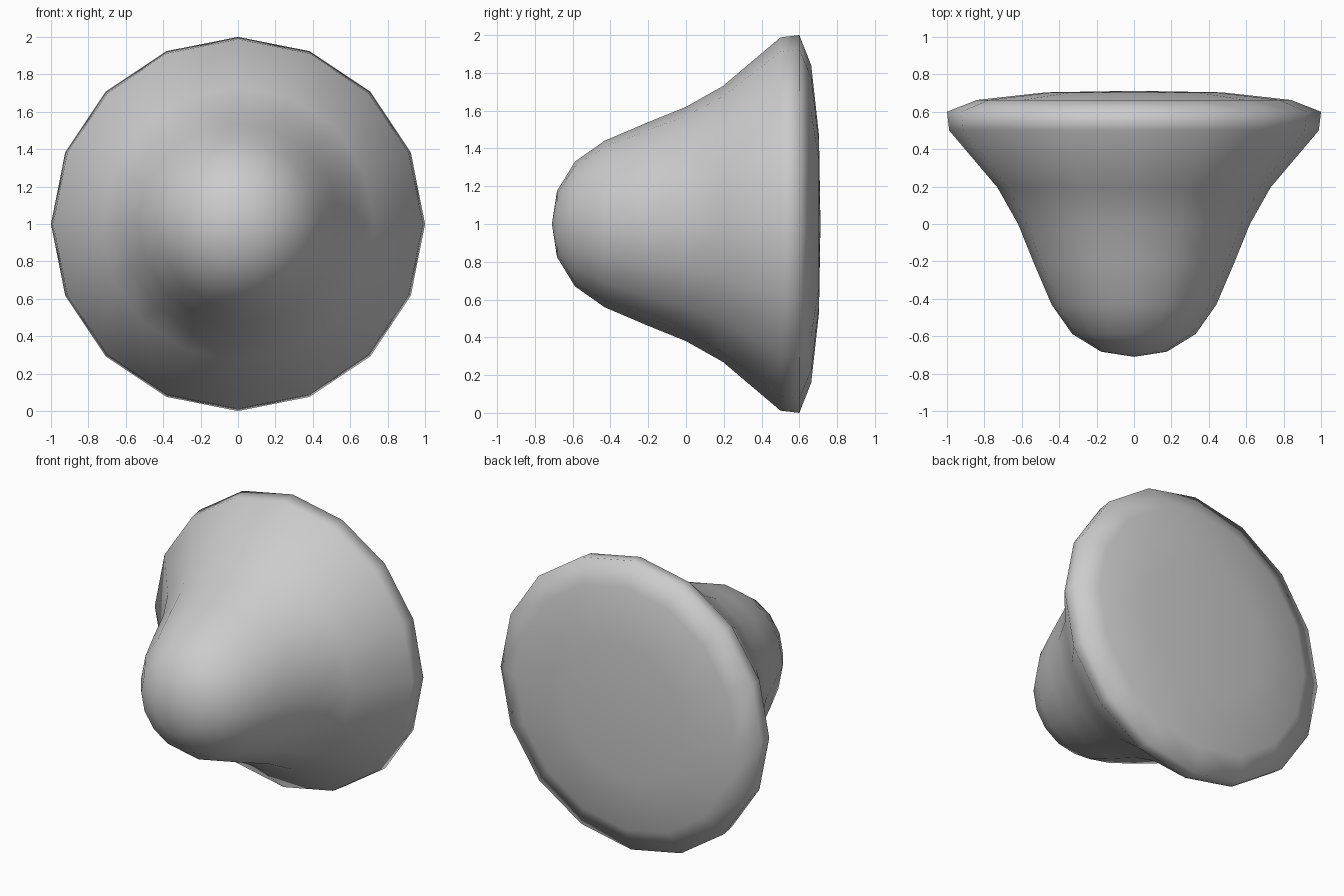
import bpy, bmesh, math

if "Cube" in bpy.data.objects:
    bpy.data.objects.remove(bpy.data.objects["Cube"])

SIDES = 16
# (radius, y) from the rounded nose to the shallow domed back
PROFILE = [(0, -0.71), (0.175, -0.683), (0.33, -0.588), (0.44, -0.432),
           (0.535, -0.21), (0.62, 0.0), (0.73, 0.195), (0.988, 0.5),
           (1.0, 0.6), (0.84, 0.663), (0.47, 0.704), (0, 0.712)]

grey = bpy.data.materials.new("light_grey")
grey.diffuse_color = (0.6, 0.6, 0.6, 1)
grey.use_nodes = True
grey.node_tree.nodes["Principled BSDF"].inputs["Base Color"].default_value = grey.diffuse_color

# Knob body: the profile turned around the y axis
bm = bmesh.new()
rings = []
for r, y in PROFILE:
    count = SIDES if r else 1
    rings.append([bm.verts.new((r * math.cos(math.tau * i / SIDES), y,
                                1 + r * math.sin(math.tau * i / SIDES)))
                  for i in range(count)])
for a, b in zip(rings, rings[1:]):
    for i in range(SIDES):
        j = (i + 1) % SIDES
        if len(a) == 1:
            bm.faces.new((a[0], b[i], b[j]))
        elif len(b) == 1:
            bm.faces.new((a[i], a[j], b[0]))
        else:
            bm.faces.new((a[i], a[j], b[j], b[i]))
bmesh.ops.recalc_face_normals(bm, faces=bm.faces)
for f in bm.faces:
    f.smooth = True
mesh = bpy.data.meshes.new("knob_body")
bm.to_mesh(mesh)
bm.free()
mesh.materials.append(grey)
bpy.context.collection.objects.link(bpy.data.objects.new("knob_body", mesh))
